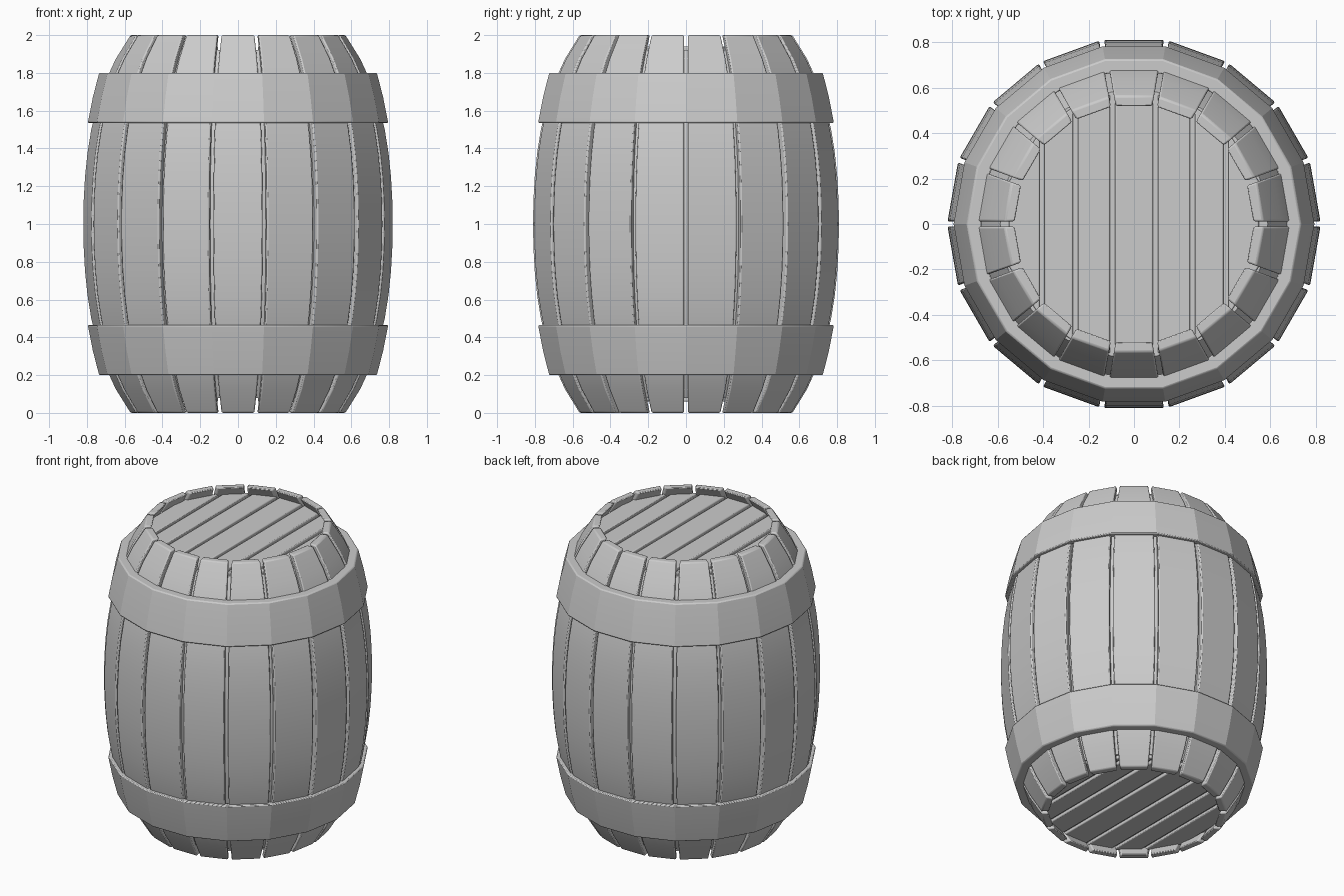
import bpy, bmesh, math

if "Cube" in bpy.data.objects:
    bpy.data.objects.remove(bpy.data.objects["Cube"])

N = 18                       # staves around the barrel
STEP = 2 * math.pi / N
GAP = 0.022


def radius(z):
    """Bulging outer profile (distance to the flat of each stave)."""
    t = z - 1
    return 0.81 - 0.14 * t ** 2 - 0.107 * t ** 4


def finish(name, bm, bevel=0.0, segments=2, smooth=30):
    bmesh.ops.recalc_face_normals(bm, faces=bm.faces[:])
    me = bpy.data.meshes.new(name)
    bm.to_mesh(me)
    bm.free()
    ob = bpy.data.objects.new(name, me)
    bpy.context.collection.objects.link(ob)
    if bevel:
        m = ob.modifiers.new("bevel", 'BEVEL')
        m.width, m.segments = bevel, segments
        m.limit_method, m.angle_limit = 'ANGLE', math.radians(40)
    bpy.ops.object.select_all(action='DESELECT')
    ob.select_set(True)
    bpy.context.view_layer.objects.active = ob
    bpy.ops.object.shade_smooth_by_angle(angle=math.radians(smooth))
    return ob


def bridge(bm, rings, closed):
    """Quads between successive vertex rings."""
    pairs = list(zip(rings, rings[1:]))
    if closed:
        pairs.append((rings[-1], rings[0]))
    for a, b in pairs:
        for i in range(len(a)):
            j = (i + 1) % len(a)
            bm.faces.new((a[i], a[j], b[j], b[i]))


def lathe(bm, profile, closed):
    """18-sided revolve; profile radii are measured to the flats."""
    rings = []
    for r, z in profile:
        c = r / math.cos(STEP / 2)
        rings.append([bm.verts.new((c * math.cos(i * STEP), c * math.sin(i * STEP), z))
                      for i in range(N)])
    bridge(bm, rings, closed)
    if not closed:
        bm.faces.new(rings[0])
        bm.faces.new(rings[-1])


# Staves: curved solid boards with narrow gaps between them
bm = bmesh.new()
levels = [2 * i / 16 for i in range(17)]
for s in range(N):
    ang = (s + 0.5) * STEP
    ca, sa = math.cos(ang), math.sin(ang)
    rings = []
    for z in levels:
        ring = []
        for depth, side in ((0, -1), (0, 1), (0.047, 1), (0.047, -1)):
            r = radius(z) - depth
            w = side * (r * math.tan(STEP / 2) - GAP / 2)
            ring.append(bm.verts.new((r * ca - w * sa, r * sa + w * ca, z)))
        rings.append(ring)
    bridge(bm, rings, False)
    bm.faces.new(rings[0])
    bm.faces.new(rings[-1])
finish("staves", bm, 0.008)

# Inner shell closing the gaps between staves
bm = bmesh.new()
zs = [0.08 + 1.84 * i / 14 for i in range(15)]
lathe(bm, [(radius(z) - 0.035, z) for z in zs], False)
finish("inner_shell", bm)

# Hoops: flared bands, mirrored top and bottom
for name, flip in (("upper_hoop", False), ("lower_hoop", True)):
    prof = [(0.783, 1.535), (0.757, 1.67), (0.724, 1.80), (0.66, 1.80), (0.74, 1.535)]
    bm = bmesh.new()
    lathe(bm, [(r, 2 - z if flip else z) for r, z in prof], True)
    finish(name, bm, 0.007, smooth=15)

# Barrel heads: seven planks recessed inside each rim
R = 0.58
cuts = [-0.56, -0.405, -0.258, -0.095, 0.095, 0.258, 0.405, 0.56]
for name, z0, z1 in (("top_head", 1.90, 1.94), ("bottom_head", 0.10, 0.06)):
    bm = bmesh.new()
    for a, b in zip(cuts, cuts[1:]):
        a, b = a + GAP / 2, b - GAP / 2
        ya, yb = math.sqrt(R * R - a * a), math.sqrt(R * R - b * b)
        rings = [[bm.verts.new((x, y, z)) for x, y in ((a, -ya), (b, -yb), (b, yb), (a, ya))]
                 for z in (z0, z1)]
        bridge(bm, rings, False)
        bm.faces.new(rings[0])
        bm.faces.new(rings[1])
    finish(name, bm, 0.006)
